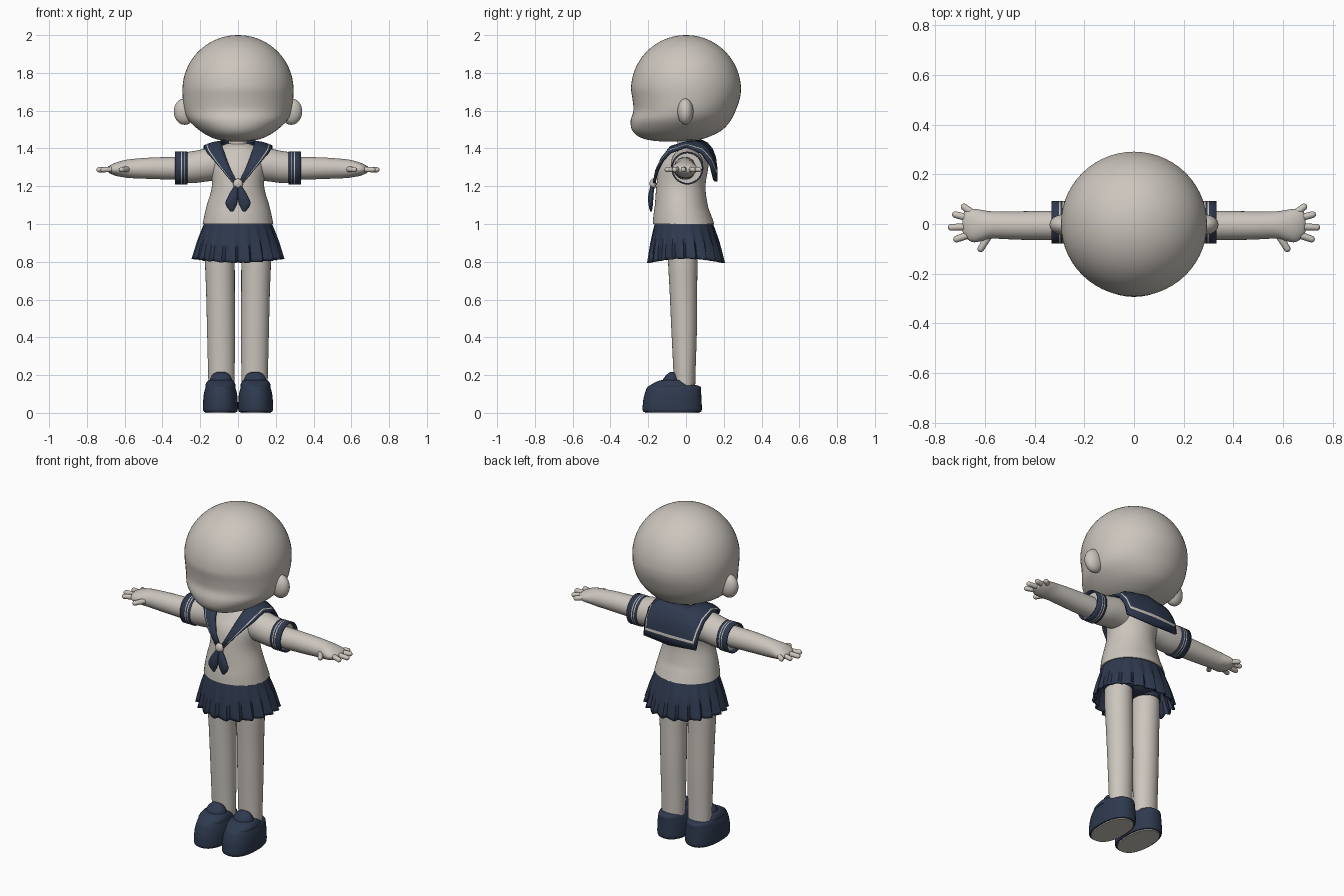
import bpy, bmesh
from math import sin, cos, pi, sqrt, copysign
from mathutils import Vector

if "Cube" in bpy.data.objects:
    bpy.data.objects.remove(bpy.data.objects["Cube"], do_unlink=True)


def material(name, rgb):
    m = bpy.data.materials.new(name)
    m.use_nodes = True
    m.diffuse_color = (*rgb, 1)
    bsdf = m.node_tree.nodes["Principled BSDF"]
    bsdf.inputs["Base Color"].default_value = (*rgb, 1)
    bsdf.inputs["Roughness"].default_value = 0.8
    return m


PALE = material("warm pale grey", (0.60, 0.56, 0.51))
NAVY = material("navy", (0.028, 0.042, 0.078))


def finish(name, bm, mats, angle=50):
    bmesh.ops.recalc_face_normals(bm, faces=bm.faces)
    mesh = bpy.data.meshes.new(name)
    bm.to_mesh(mesh)
    bm.free()
    for m in mats:
        mesh.materials.append(m)
    ob = bpy.data.objects.new(name, mesh)
    bpy.context.collection.objects.link(ob)
    bpy.ops.object.select_all(action='DESELECT')
    ob.select_set(True)
    bpy.context.view_layer.objects.active = ob
    bpy.ops.object.shade_smooth_by_angle(angle=angle * pi / 180)
    return ob


def smooth_rows(rows, k):
    """Catmull-Rom interpolation between cross-sections."""
    vs = [Vector(r) for r in rows]
    out = []
    for i in range(len(vs) - 1):
        a, b, c, d = vs[max(i - 1, 0)], vs[i], vs[i + 1], vs[min(i + 2, len(vs) - 1)]
        for j in range(k):
            t = j / k
            out.append(0.5 * (2 * b + (c - a) * t + (2 * a - 5 * b + 4 * c - d) * t * t
                              + (3 * b - a - 3 * c + d) * t ** 3))
    return out + [vs[-1]]


def loft(name, rows, mats, axis='z', side=1, k=4, n=32, power=2, caps=True, wave=None, rule=None):
    """Rows are (position, centre a, centre b, radius a, radius b) along the axis."""
    bm = bmesh.new()
    rows = smooth_rows(rows, k) if k > 1 else rows
    rings = []
    for r, (t, ca, cb, ra, rb) in enumerate(rows):
        ring = []
        for i in range(n):
            w = 2 * pi * i / n
            c, s = (copysign(abs(f) ** (2 / power), f) for f in (cos(w), sin(w)))
            da, db, dt = wave(i, w, r / (len(rows) - 1)) if wave else (0, 0, 0)
            a, b = ca + (ra + da) * c, cb + (rb + db) * s
            p = (a, b, t + dt) if axis == 'z' else (t, a, b)
            ring.append(bm.verts.new((p[0] * side, p[1], p[2])))
        rings.append(ring)
    for r, (lo, hi) in enumerate(zip(rings, rings[1:])):
        for i in range(n):
            f = bm.faces.new((lo[i], lo[(i + 1) % n], hi[(i + 1) % n], hi[i]))
            f.material_index = rule(r) if rule else 0
    if caps:
        for ring in (rings[0], rings[-1]):
            bm.faces.new(ring)
    return finish(name, bm, mats)


def ball(name, centre, radii, mat):
    bm = bmesh.new()
    bmesh.ops.create_uvsphere(bm, u_segments=28, v_segments=16, radius=1)
    for v in bm.verts:
        v.co = Vector(c + r * q for c, r, q in zip(centre, radii, v.co))
    return finish(name, bm, [mat])


def solidify(ob, thickness):
    m = ob.modifiers.new("thickness", 'SOLIDIFY')
    m.thickness, m.offset = thickness, 0


# Head: rounded jaw below, round dome above
jaw = [(1.436, .02, -.12, -.08), (1.445, .10, -.20, .06), (1.465, .155, -.255, .13),
       (1.50, .21, -.287, .195), (1.55, .262, -.293, .238), (1.60, .284, -.278, .263),
       (1.66, .292, -.283, .284)]
head = [(z, 0, (f + b) / 2, w, (b - f) / 2) for z, w, f, b in jaw]
for i in range(13):
    w = pi / 2 * i / 12.1
    head.append((1.71 + .29 * sin(w), 0, 0, .294 * cos(w), .291 * cos(w)))
loft("head", head, [PALE], n=56, k=3)
loft("neck", [(1.36, 0, 0, .06, .055), (1.42, 0, 0, .05, .045), (1.5, 0, 0, .05, .045)], [PALE])

# Blouse body, flaring at the hem
loft("blouse", [(1.0, 0, -.013, .187, .163), (1.05, 0, -.02, .177, .152), (1.1, 0, -.025, .165, .14),
                (1.2, 0, -.027, .138, .13), (1.3, 0, -.012, .145, .13), (1.36, 0, .005, .14, .11),
                (1.405, 0, .01, .105, .08), (1.425, 0, .01, .06, .05)], [PALE], n=48)


# Pleated skirt with a slightly raised hem at the sides
def pleats(i, w, v):
    saw = (i % 5) / 4 - .5
    return .022 * v * saw, .022 * v * saw, .022 * v * cos(w) ** 2 - .004 * v * saw


skirt = loft("skirt", [(1.01, 0, -.012, .172, .148), (.9, 0, -.005, .207, .175), (.795, 0, 0, .232, .192)],
             [NAVY], n=100, k=4, caps=False, wave=pleats)
solidify(skirt, .008)
loft("underpants", [(.86, 0, -.015, .06, .07), (.89, 0, -.015, .165, .10),
                    (.95, 0, -.015, .165, .12), (1.0, 0, -.015, .15, .12)], [NAVY])

# Sailor collar: stations of inner, middle and outer points from front tip to back centre
stations = [
    ((0, -.168, 1.215), (.015, -.170, 1.215), (.028, -.168, 1.22)),
    ((.038, -.152, 1.28), (.062, -.156, 1.285), (.088, -.150, 1.29)),
    ((.066, -.118, 1.35), (.098, -.128, 1.345), (.132, -.120, 1.34)),
    ((.085, -.07, 1.41), (.125, -.085, 1.40), (.165, -.085, 1.378)),
    ((.088, 0, 1.432), (.13, 0, 1.428), (.178, 0, 1.41)),
    ((.08, .04, 1.436), (.13, .075, 1.42), (.18, .085, 1.375)),
    ((.065, .06, 1.438), (.125, .115, 1.395), (.178, .13, 1.31)),
    ((.05, .07, 1.44), (.115, .14, 1.36), (.172, .15, 1.235)),
    ((0, .08, 1.44), (0, .145, 1.375), (0, .16, 1.225))]
steps = (0, .2, .4, .6, .82, .87, 1)
bm = bmesh.new()
lines = []
for a, m, b in [[Vector(p) for p in st] for st in stations]:
    lines.append([bm.verts.new(a * (1 - t) * (1 - 2 * t) + m * 4 * t * (1 - t) + b * t * (2 * t - 1))
                  for t in steps])
for p, q in zip(lines, lines[1:]):
    for j in range(len(steps) - 1):
        bm.faces.new((p[j], p[j + 1], q[j + 1], q[j])).material_index = int(j == 4)
collar = finish("collar", bm, [NAVY, PALE])
collar.modifiers.new("mirror", 'MIRROR')
solidify(collar, .014)

# Neckerchief knot
ball("neckerchief_knot", (0, -.175, 1.212), (.026, .018, .028), PALE)

cuff_edges = (.268, .282, .287, .296, .301, .333)
finger_tips = {"little": (.692, .075, .035), "ring": (.729, .04, .018), "middle": (.746, -.014, -.01),
               "index": (.724, -.064, -.035), "thumb": (.622, -.108, -.04)}

for label, s in (("left", 1), ("right", -1)):
    ball(label + "_ear", (s * .282, -.003, 1.595), (.058, .042, .07), PALE)
    loft(label + "_neckerchief_tail", [(1.205, .008, -.178, .008, .01), (1.15, .025, -.186, .026, .014),
         (1.105, .036, -.187, .03, .012), (1.066, .032, -.185, .006, .005)], [NAVY], side=s, n=16)

    # Sleeve with striped cuff
    loft(label + "_sleeve", [(.05, .005, 1.315, .07, .085), (.14, .005, 1.316, .085, .088),
         (.23, .006, 1.302, .084, .085), (.31, .007, 1.296, .078, .08)], [PALE], axis='x', side=s)
    cuff = loft(label + "_cuff", [(x, .007, 1.296, .081, .083) for x in cuff_edges], [NAVY, PALE],
                axis='x', side=s, k=1, n=40, caps=False, rule=lambda r: r % 2)
    solidify(cuff, .008)

    # Arm, palm and fingers
    loft(label + "_arm", [(.2, -.005, 1.295, .06, .062), (.35, -.006, 1.295, .059, .06),
         (.47, -.006, 1.295, .057, .056), (.57, -.004, 1.293, .055, .05), (.61, -.006, 1.292, .062, .044),
         (.65, -.006, 1.29, .067, .034), (.68, 0, 1.289, .052, .02), (.69, 0, 1.289, .03, .01)],
         [PALE], axis='x', side=s)
    for finger, (x, y, y0) in finger_tips.items():
        start = Vector((.58 if finger == "thumb" else .64, y0, 1.29))
        run = Vector((x, y, 1.287)) - start
        reach = run.length - .012
        bm = bmesh.new()
        bmesh.ops.create_uvsphere(bm, u_segments=16, v_segments=12, radius=.0155)
        turn = Vector((0, 0, 1)).rotation_difference(run)
        for v in bm.verts:
            if v.co.z > .001:
                v.co.z += reach
                v.co.x, v.co.y = v.co.x * .9, v.co.y * .9
            v.co = start + turn @ v.co
            v.co.x *= s
        finish(label + "_" + finger + "_finger", bm, [PALE])

    # Leg
    loft(label + "_leg", [(.08, .088, -.008, .066, .056), (.2, .088, -.008, .07, .058),
         (.45, .09, -.01, .074, .068), (.65, .093, -.014, .076, .073), (.8, .096, -.017, .078, .078),
         (.93, .096, -.017, .07, .08)], [PALE], side=s)
    loft(label + "_leg_band", [(.855, .096, -.017, .08, .082), (.9, .096, -.017, .08, .083)],
         [NAVY], side=s, k=1)

    # Shoe with raised tongue, strap and pale sole
    loft(label + "_shoe", [(.006, .093, -.073, .088, .152), (.02, .093, -.073, .092, .157),
         (.07, .093, -.072, .091, .154), (.11, .093, -.068, .086, .148), (.138, .093, -.063, .077, .14),
         (.15, .092, -.07, .068, .11), (.165, .091, -.085, .058, .065)],
         [NAVY], side=s, n=40, power=2.3)
    loft(label + "_shoe_strap", [(.135, .093, -.075, .080, .118), (.15, .093, -.077, .079, .108),
         (.168, .092, -.075, .070, .075), (.173, .092, -.072, .06, .06)], [NAVY], side=s, power=2.3)
    loft(label + "_shoe_tongue", [(.14, .09, -.065, .065, .07), (.18, .09, -.075, .058, .045),
         (.205, .09, -.073, .042, .026), (.217, .09, -.07, .02, .012)], [NAVY], side=s)
    loft(label + "_sole", [(0, .093, -.073, .08, .144), (.008, .093, -.073, .081, .145)],
         [PALE], side=s, k=1, n=40, power=2.3)
